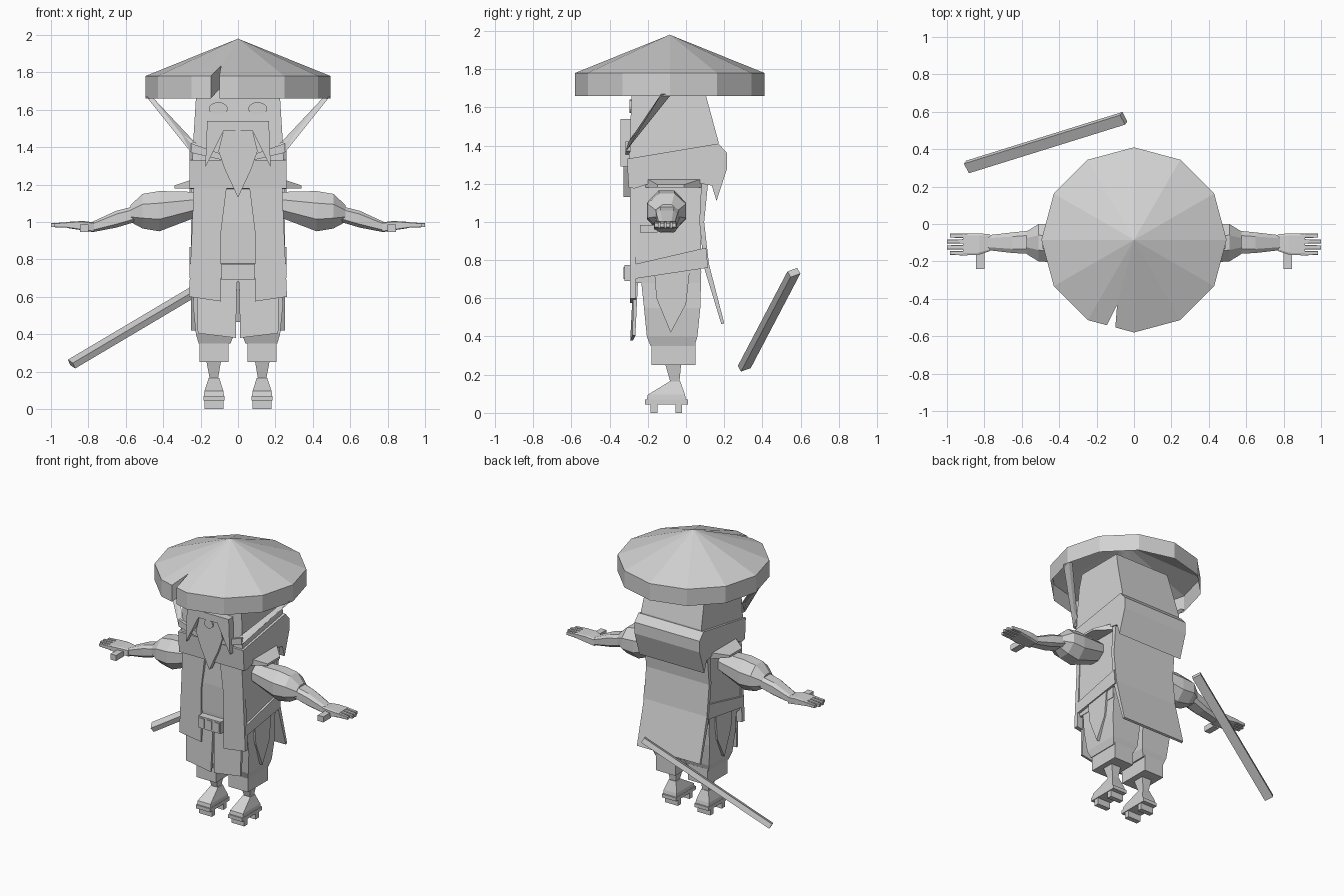
import bpy, bmesh, math
from mathutils import Vector, Matrix

if "Cube" in bpy.data.objects:
    bpy.data.objects.remove(bpy.data.objects["Cube"])

grey = bpy.data.materials.new("grey")
grey.diffuse_color = (0.65, 0.65, 0.65, 1)
grey.use_nodes = True
grey.node_tree.nodes["Principled BSDF"].inputs["Base Color"].default_value = grey.diffuse_color
SIDES = (("right", 1), ("left", -1))


def finish(name, bm, normals=True):
    if normals:
        bmesh.ops.recalc_face_normals(bm, faces=bm.faces)
    me = bpy.data.meshes.new(name)
    bm.to_mesh(me)
    bm.free()
    me.materials.append(grey)
    ob = bpy.data.objects.new(name, me)
    bpy.context.collection.objects.link(ob)
    return ob


def skin(name, rings):
    """Closed solid through rings of equal point count."""
    bm = bmesh.new()
    vs = [[bm.verts.new(p) for p in r] for r in rings]
    n = len(vs[0])
    for a, b in zip(vs, vs[1:]):
        for i in range(n):
            j = (i + 1) % n
            bm.faces.new((a[i], a[j], b[j], b[i]))
    bm.faces.new(vs[0])
    bm.faces.new(vs[-1])
    return finish(name, bm)


def prism_x(name, pts, a, b):
    return skin(name, [[(x, y, z) for y, z in pts] for x in (a, b)])


def prism_y(name, pts, a, b):
    return skin(name, [[(x, y, z) for x, z in pts] for y in (a, b)])


def tower(name, rows):
    """Rows of z, x0, x1, y0, y1 stacked upward."""
    return skin(name, [[(x0, y0, z), (x1, y0, z), (x1, y1, z), (x0, y1, z)]
                       for z, x0, x1, y0, y1 in rows])


def box(name, x0, x1, y0, y1, z0, z1):
    return tower(name, [(z0, x0, x1, y0, y1), (z1, x0, x1, y0, y1)])


def limb(name, rows, s, c=0.3):
    """Rows of x, z0, z1, y0, y1 with cut corners, running outward."""
    rings = []
    for x, z0, z1, y0, y1 in rows:
        dy, dz = (y1 - y0) * c, (z1 - z0) * c
        rings.append([(s * x, y, z) for y, z in (
            (y0 + dy, z0), (y1 - dy, z0), (y1, z0 + dz), (y1, z1 - dz),
            (y1 - dy, z1), (y0 + dy, z1), (y0, z1 - dz), (y0, z0 + dz))])
    return skin(name, rings)


def disc(name, x, z, rx, rz, y0, y1, n=16):
    pts = [(x + rx * math.cos(2 * math.pi * i / n),
            z + rz * math.sin(2 * math.pi * i / n)) for i in range(n)]
    return prism_y(name, pts, y0, y1)


# straw hat: twelve-sided open cone with a rim and a torn notch
bm = bmesh.new()
cy, R = -0.085, 0.495
rim = [(R * math.cos(math.radians(a)), cy + R * math.sin(math.radians(a)))
       for a in range(-90, 270, 30)]
rim = [(-0.10, -0.553)] + rim[:12] + [(-0.145, -0.541)]
apex = bm.verts.new((0, cy, 1.98))
top = [bm.verts.new((x, y, 1.78)) for x, y in rim]
low = [bm.verts.new((x, y, 1.66)) for x, y in rim]
tip = bm.verts.new((-0.09, -0.43, 1.836))
tip_low = bm.verts.new((-0.09, -0.43, 1.72))
for i in range(len(rim) - 1):
    bm.faces.new((low[i], low[i + 1], top[i + 1], top[i]))
    if 0 < i < len(rim) - 2:
        bm.faces.new((top[i], top[i + 1], apex))
bm.faces.new((top[0], top[1], apex, tip))
bm.faces.new((top[-2], top[-1], tip, apex))
bm.faces.new((low[-1], tip_low, tip, top[-1]))
finish("hat", bm)

# head and face
tower("head", [(1.28, -.245, .245, -.30, .165), (1.42, -.24, .24, -.295, .17),
               (1.66, -.225, .225, -.285, .105), (1.76, -.215, .215, -.27, .08)])
for side, s in SIDES:
    disc("eye_" + side, s * .105, 1.605, .05, .035, -.296, -.28)
prism_y("moustache", [(-.165, 1.54), (.165, 1.54), (.175, 1.29), (.115, 1.41),
                      (.075, 1.49), (-.075, 1.49), (-.115, 1.41), (-.175, 1.29)],
        -.342, -.29)
prism_y("beard", [(-.075, 1.5), (.075, 1.5), (.105, 1.38), (.07, 1.28), (0, 1.13),
                  (-.07, 1.28), (-.105, 1.38)], -.327, -.29)
disc("mouth", 0, 1.46, .035, .03, -.335, -.32)

# hat straps and chin cord
for side, s in SIDES:
    skin("hat_strap_" + side, [
        [(s * .49, -.13, 1.67), (s * .49, -.075, 1.67),
         (s * .46, -.075, 1.67), (s * .46, -.13, 1.67)],
        [(s * .25, -.315, 1.37), (s * .25, -.30, 1.42),
         (s * .225, -.30, 1.42), (s * .225, -.315, 1.37)]])
    prism_y("chin_cord_" + side, [(s * .25, 1.42), (s * .25, 1.37),
                                  (s * .08, 1.33), (s * .08, 1.36)], -.318, -.29)

# folded scarf with shoulder points
prism_x("scarf", [(-.31, 1.33), (.17, 1.41), (.215, 1.36), (.215, 1.28), (.16, 1.11),
                  (.135, 1.19), (0, 1.215), (-.16, 1.21), (-.27, 1.175), (-.30, 1.18)],
        -.258, .258)
for side, s in SIDES:
    skin("shoulder_point_" + side, [
        [(s * .22, -.22, 1.18), (s * .22, .11, 1.18),
         (s * .22, .11, 1.235), (s * .22, -.22, 1.235)],
        [(s * .34, -.15, 1.18), (s * .34, -.01, 1.18),
         (s * .34, -.01, 1.195), (s * .34, -.15, 1.195)]])

# robe body, front panels and back tail
tower("robe", [(.68, -.24, .24, -.27, .075), (.80, -.245, .245, -.277, .08),
               (1.0, -.24, .24, -.28, .075), (1.22, -.232, .232, -.27, .10)])
prism_prof = [(.08, 1.2), (.115, 1.2), (.095, 1.0), (.12, .78), (.2, .47),
              (.185, .465), (.095, .76), (.07, 1.0)]
prism_x("robe_back", prism_prof, -.25, .25)
for side, s in SIDES:
    prism_y("robe_front_" + side, [(s * .06, 1.19), (s * .236, 1.19), (s * .262, .60),
                                   (s * .09, .575), (s * .09, .95)], -.292, -.262)

# belt and buckle
prism_x("belt", [(-.285, .70), (-.285, .775), (.105, .865), (.115, .76)], -.258, .258)
box("buckle", -.088, .088, -.322, -.28, .69, .775)
for x in (-.06, 0, .06):
    box("buckle_bar", x - .018, x + .018, -.328, -.32, .70, .765)

for side, s in SIDES:
    # trousers, skirt flap and side panel
    tower("trouser_" + side, [
        (.35, s * .04, s * .21, -.185, .045), (.40, s * .02, s * .225, -.205, .06),
        (.55, s * .012, s * .24, -.22, .075), (.74, s * .0, s * .235, -.24, .08)])
    skin("skirt_flap_" + side, [
        [(s * .005, -.275, .72), (s * .22, -.275, .72),
         (s * .22, -.25, .72), (s * .005, -.25, .72)],
        [(s * .012, -.292, .38), (s * .215, -.28, .405),
         (s * .215, -.265, .405), (s * .012, -.277, .38)]])
    prism_x("side_panel_" + side, [(-.165, .73), (-.155, .60), (-.08, .42), (0, .57),
                                   (.02, .75)], s * .225, s * .25)
    box("cuff_" + side, s * .05, s * .205, -.18, .05, .25, .365)

    # leg, foot and raised sandal
    tower("foot_" + side, [
        (.07, s * .075, s * .182, -.205, .0), (.095, s * .078, s * .18, -.20, -.005),
        (.165, s * .10, s * .157, -.085, -.03)])
    tower("ankle_" + side, [(.155, s * .108, s * .15, -.08, -.035),
                            (.26, s * .09, s * .17, -.11, -.025)])
    box("sandal_" + side, s * .073, s * .184, -.215, .01, .045, .07)
    for y in (-.185, -.055):
        box("sandal_tooth_" + side, s * .078, s * .179, y, y + .035, 0, .046)

    # sleeve, forearm and hand
    limb("sleeve_" + side, [
        (.21, 1.03, 1.16, -.18, -.03), (.42, .95, 1.165, -.205, 0),
        (.51, .965, 1.15, -.2, 0), (.575, 1.0, 1.09, -.16, -.04)], s)
    limb("forearm_" + side, [(.55, 1.0, 1.085, -.16, -.035), (.65, .97, 1.06, -.155, -.045),
                             (.78, .945, 1.0, -.14, -.06)], s, .2)
    limb("palm_" + side, [(.77, .945, .998, -.145, -.055), (.83, .955, 1.005, -.165, -.05),
                          (.915, .968, 1.0, -.168, -.05)], s, .1)
    for k, end in enumerate((.985, 1.0, 1.0, .985)):
        y = -.168 + k * .031
        limb("finger_" + side, [(.89, .97, 1.0, y, y + .025),
                                (end, .972, .993, y + .002, y + .023)], s, .1)
    box("thumb_" + side, s * .80, s * .845, -.24, -.15, .945, .985)

# floating staff across the back
a, b = Vector((-.89, .305, .24)), Vector((-.055, .565, .735))
staff = box("staff", -.5, .5, -.03, .03, -.018, .018)
d = b - a
staff.data.transform(Matrix.Translation((a + b) / 2)
                     @ d.to_track_quat('X', 'Z').to_matrix().to_4x4()
                     @ Matrix.Rotation(math.radians(20), 4, 'X')
                     @ Matrix.Diagonal((d.length, 1, 1, 1)))
